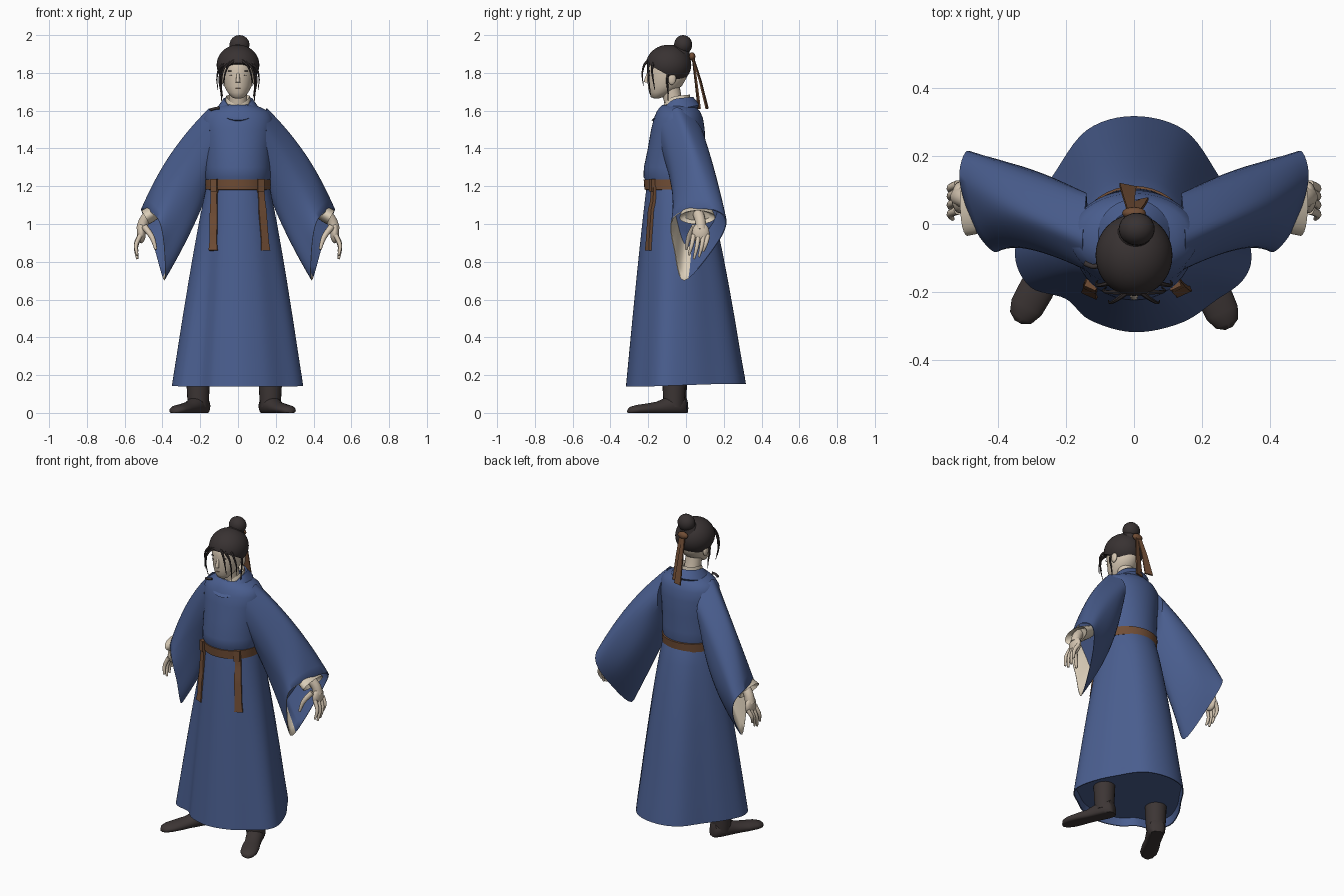
import bpy, bmesh, math
from mathutils import Vector, Matrix, Quaternion

if "Cube" in bpy.data.objects:
    bpy.data.objects.remove(bpy.data.objects["Cube"])

def mat(name, r, g, b):
    m = bpy.data.materials.new(name)
    m.diffuse_color = (r, g, b, 1)
    m.use_nodes = True
    m.node_tree.nodes["Principled BSDF"].inputs["Base Color"].default_value = m.diffuse_color
    return m

BLUE = mat("robe_blue", .068, .112, .275)
HAIR = mat("hair_dark", .040, .032, .032)
SKIN = mat("skin", .66, .56, .44)
CREAM = mat("lining_cream", .70, .61, .48)
BROWN = mat("leather_brown", .165, .075, .036)
BOOT = mat("boot_dark", .046, .036, .035)

def finish(name, bm, mats, angle=50):
    bmesh.ops.recalc_face_normals(bm, faces=bm.faces)
    me = bpy.data.meshes.new(name)
    bm.to_mesh(me)
    bm.free()
    for m in mats:
        me.materials.append(m)
    me.polygons.foreach_set("use_smooth", [True] * len(me.polygons))
    me.set_sharp_from_angle(angle=math.radians(angle))
    bpy.context.collection.objects.link(bpy.data.objects.new(name, me))

def loft(name, rings, mats, caps=(True, True), rule=None, angle=50):
    """Skin a list of closed rings; rule(ring, column) picks the material."""
    bm = bmesh.new()
    vs = [[bm.verts.new(p) for p in r] for r in rings]
    n = len(vs[0])
    for i in range(len(vs) - 1):
        for j in range(n):
            k = (j + 1) % n
            f = bm.faces.new((vs[i][j], vs[i][k], vs[i + 1][k], vs[i + 1][j]))
            f.material_index = int(rule(i, j)) if rule else 0
    for ring, cap in ((vs[0], caps[0]), (vs[-1], caps[1])):
        if cap:
            bm.faces.new(ring)
    finish(name, bm, mats, angle)

def ellipse(z, cy, rx, ry, n=40, slope=0, dip=0):
    a = [2 * math.pi * i / n for i in range(n)]
    return [Vector((rx * math.cos(t), cy + ry * math.sin(t),
                    z + slope * ry * math.sin(t) - dip * max(0, -math.sin(t)) ** 2)) for t in a]

def spline(pts, n, closed=True):
    """Catmull-Rom points through pts."""
    pts = [Vector(p) for p in pts]
    m, out = len(pts), []
    get = (lambda i: pts[i % m]) if closed else (lambda i: pts[max(0, min(m - 1, i))])
    for s in range(n):
        u = s * m / n if closed else s * (m - 1) / (n - 1)
        i = int(u)
        t = u - i
        a, b, c, d = get(i - 1), get(i), get(i + 1), get(i + 2)
        out.append(.5 * (2 * b + (c - a) * t + (2 * a - 5 * b + 4 * c - d) * t * t
                         + (3 * b - a - 3 * c + d) * t ** 3))
    return out

def tube(name, pts, radii, m, steps=8, n=10):
    path, rings, last, q = spline(pts, steps, False), [], Vector((0, 0, 1)), Quaternion()
    for i, p in enumerate(path):
        d = (path[min(i + 1, steps - 1)] - path[max(i - 1, 0)]).normalized()
        q = last.rotation_difference(d) @ q
        last = d
        u = i / (steps - 1) * (len(radii) - 1)
        k = min(int(u), len(radii) - 2)
        r = radii[k] + (radii[k + 1] - radii[k]) * (u - k)
        rings.append([p + q @ Vector((r * math.cos(2 * math.pi * j / n), r * math.sin(2 * math.pi * j / n), 0))
                      for j in range(n)])
    loft(name, rings, [m])

def ball(name, c, r, m, seg=24):
    bm = bmesh.new()
    bmesh.ops.create_uvsphere(bm, u_segments=seg, v_segments=seg // 2, radius=1,
                              matrix=Matrix.Translation(c) @ Matrix.Diagonal((*r, 1)))
    finish(name, bm, [m], 80)

def strap(name, pts, widths, side, thick, m):
    """Flat ribbon along pts, widened along the side direction."""
    side, rings = Vector(side).normalized(), []
    for i, p in enumerate(pts):
        p = Vector(p)
        d = Vector(pts[min(i + 1, len(pts) - 1)]) - Vector(pts[max(i - 1, 0)])
        nrm = d.cross(side).normalized() * thick / 2
        w = side * widths[i] / 2
        rings.append([p - w - nrm, p + w - nrm, p + w + nrm, p - w + nrm])
    loft(name, rings, [m], angle=30)

# ---- robe skirt: waist ellipse blended into a shaped hem, closed just above the hem ----
HEM = [(.345, -.09, 0), (.312, .03, 0), (.25, .14, 0), (.15, .275, 0), (0, .317, 0), (-.14, .275, 0),
       (-.24, .14, 0), (-.312, .03, 0), (-.35, -.09, 0), (-.305, -.185, 0), (-.2, -.22, 0),
       (-.13, -.282, 0), (0, -.318, 0), (.14, -.29, 0), (.24, -.225, 0), (.32, -.165, 0)]
N = 96
hem = spline(HEM, N)
waist = ellipse(0, -.055, .16, .15, N)

def skirt_ring(z, inset=0):
    t, ring = max(0, (1.22 - z) / 1.08), []
    for a, b in zip(waist, hem):
        back = min(1, max(0, (b.y + .2) / .4))
        p = a.lerp(b, t ** (.9 - .14 * back)) * (1 - inset)
        ring.append(Vector((p.x, p.y, z + (.014 * back if z < .2 else 0))))
    return ring

levels = [1.22, 1.17, 1.1, 1, .85, .7, .5, .3, .18, .14]
loft("robe_skirt", [skirt_ring(z) for z in levels] + [skirt_ring(z, .02) for z in (.14, .19)], [BLUE])

# ---- robe upper body ----
TORSO = [(1.18, -.055, .155, .148), (1.215, -.055, .163, .152), (1.25, -.06, .175, .165),
         (1.3, -.06, .175, .163), (1.4, -.05, .178, .152), (1.5, -.043, .188, .142), (1.56, -.04, .187, .13),
         (1.595, -.04, .165, .115), (1.615, -.042, .125, .1), (1.63, -.045, .09, .08), (1.635, -.045, .05, .05)]
loft("robe_body", [ellipse(*t) for t in TORSO], [BLUE])
loft("robe_collar", [ellipse(1.59, -.055, .108, .112, slope=.2, dip=.025), ellipse(1.605, -.055, .115, .128, slope=.2, dip=.03),
                     ellipse(1.63, -.052, .1, .112, slope=.15, dip=.045), ellipse(1.665, -.045, .076, .082, slope=.1, dip=.06),
                     ellipse(1.66, -.045, .066, .072, slope=.1, dip=.06)], [BLUE], (False, False))
loft("inner_collar", [ellipse(1.63, -.052, .072, .078, slope=.1, dip=.06), ellipse(1.678, -.05, .062, .07, slope=.1, dip=.04),
                      ellipse(1.65, -.05, .052, .06, slope=.1, dip=.04)], [CREAM], (False, False))
tube("collar_toggle", [(-.1, -.12, 1.615), (-.12, -.125, 1.612), (-.145, -.115, 1.605)], [.008, .007, .008], HAIR)

# ---- belt with two hanging tails ----
loft("belt", [ellipse(1.18, -.056, .160, .150), ellipse(1.182, -.056, .172, .164),
              ellipse(1.235, -.056, .174, .168), ellipse(1.237, -.056, .160, .150)],
     [BROWN], (False, False), angle=40)
for side, x0, x1 in (("left", -.125, -.13), ("right", .118, .145)):
    pts, tilt = [], (1, math.copysign(.45, x0), 0)
    for i in range(9):
        z, x = 1.205 - .345 * i / 8, x0 + (x1 - x0) * i / 8
        y = min((p for p in skirt_ring(z) if p.y < -.06), key=lambda p: abs(p.x - x)).y
        pts.append((x, min(y - .007, -.172), z))
    strap(side + "_belt_tail", pts, [.036] * 3 + [.042] * 5 + [.05], tilt, .016, BROWN)
    strap(side + "_belt_loop", [(x0, -.178, z) for z in (1.238, 1.172)], [.036, .036], tilt, .024, BROWN)

# ---- wide sleeves, cuffs and hands ----
SHOULDER = [(.15, -.03, 1.612), (.14, .085, 1.5), (.14, .065, 1.36), (.13, -.03, 1.25), (.14, -.12, 1.36),
            (.15, -.13, 1.5), (.15, -.09, 1.585)]
ELBOW = [(.36, .07, 1.355), (.325, .155, 1.27), (.28, .14, 1.1), (.24, .01, .98), (.27, -.06, 1.1),
         (.32, -.07, 1.23), (.36, 0, 1.335)]
OPENING = [(.513, .13, 1.08), (.49, .215, 1.02), (.445, .155, .88), (.39, -.01, .70), (.39, -.065, .87),
           (.415, -.08, 1.01), (.47, -.01, 1.07)]

def sleeve_ring(t, s, scale=1):
    a, b, c = (1 - t) * (1 - 2 * t), 4 * t * (1 - t), t * (2 * t - 1)
    pts = [a * Vector(p) + b * Vector(q) + c * Vector(r) for p, q, r in zip(SHOULDER, ELBOW, OPENING)]
    ring = spline(pts, 42)
    mid = sum(ring, Vector()) / len(ring)
    ring = [mid + (p - mid) * scale for p in ring]
    return [Vector((p.x * s, p.y, p.z)) for p in ring]

for side, s in (("right", 1), ("left", -1)):
    rings = [sleeve_ring(i / 12, s) for i in range(13)]
    rings += [sleeve_ring(1, s, .97), sleeve_ring(.95, s, .95), sleeve_ring(.72, s, .9)]
    # pale lining on the front half of the inside only
    loft(side + "_sleeve", rings, [BLUE, CREAM], rule=lambda i, j: i > 11 and 17 <= j <= 36)

    def P(x, y, z):
        return (x * s, y, z)
    cuff = []
    for x, z, ru, rv in ((.40, 1.09, .07, .035), (.465, 1.05, .09, .042), (.49, 1.035, .095, .042), (.47, 1.045, .07, .03)):
        a = [2 * math.pi * j / 24 for j in range(24)]
        cuff.append([P(x + .5 * rv * math.sin(t), .06 + ru * math.cos(t), z + .86 * rv * math.sin(t)) for t in a])
    loft(side + "_cuff", cuff, [CREAM])
    tube(side + "_wrist", [P(.45, .06, 1.07), P(.495, .075, 1.02), P(.51, .08, .97)], [.03, .028, .03], SKIN, n=14)
    ball(side + "_palm", P(.512, .078, .953), (.024, .046, .055), SKIN)
    for k, (y, drop) in enumerate(((.04, .105), (.067, .125), (.093, .115), (.116, .085))):
        tube(f"{side}_finger_{k + 1}", [P(.517, y, .94), P(.54, y - .01, .94 - drop * .5),
                                        P(.533, y - .025, .94 - drop)], [.013, .011, .006], SKIN)
    tube(side + "_thumb", [P(.495, .045, .985), P(.455, .015, .93), P(.435, 0, .865)], [.018, .014, .007], SKIN)

# ---- boots turned outward ----
FOOT = [(0, .025, .06), (.012, .045, .09), (.05, .052, .1), (.1, .05, .086), (.16, .047, .06), (.22, .052, .05),
        (.28, .05, .042), (.315, .036, .032), (.33, .012, .02)]
for side, heel, ang in (("right", (.145, -.005), -66), ("left", (-.18, .0), -119)):
    d = Vector((math.cos(math.radians(ang)), math.sin(math.radians(ang)), 0))
    w, h = Vector((-d.y, d.x, 0)), Vector((*heel, 0))
    a = [2 * math.pi * j / 24 for j in range(24)]
    loft(side + "_boot", [[h + d * u + w * hw * math.cos(t) + Vector((0, 0, max(0, ht * (.4 + .6 * math.sin(t)))))
                           for t in a] for u, hw, ht in FOOT], [BOOT])
    ank = h + d * .064
    tube(side + "_boot_shaft", [ank + Vector((0, 0, z)) for z in (.03, .12, .21)], [.054, .06, .064], BOOT, n=20)

# ---- neck, head and face ----
tube("neck", [(0, -.05, 1.58), (0, -.07, 1.66), (0, -.085, 1.74)], [.052, .048, .05], SKIN, n=20)
HEAD = [(1.665, -.157, .018, .015), (1.672, -.152, .033, .032), (1.695, -.135, .054, .06), (1.73, -.112, .073, .09),
        (1.775, -.1, .083, .104), (1.82, -.098, .087, .108), (1.86, -.095, .085, .102), (1.91, -.09, .06, .07)]
loft("head", [ellipse(*r) for r in HEAD], [SKIN], angle=80)
tube("nose", [(0, -.197, 1.805), (0, -.209, 1.77), (0, -.212, 1.75)], [.006, .010, .012], SKIN)
ball("mouth", (0, -.198, 1.718), (.014, .005, .0015), BROWN, 12)
for side, s in (("right", 1), ("left", -1)):
    ball(side + "_ear", (.087 * s, -.075, 1.77), (.012, .022, .034), SKIN, 16)
    ball(side + "_eye", (.036 * s, -.193, 1.787), (.013, .004, .0022), HAIR, 12)
    ball(side + "_brow", (.038 * s, -.194, 1.81), (.018, .004, .0022), HAIR, 12)

# ---- hair cap cut along a sloping hairline ----
bm = bmesh.new()
bmesh.ops.create_uvsphere(bm, u_segments=40, v_segments=24, radius=1,
                          matrix=Matrix.Translation((0, -.092, 1.842)) @ Matrix.Diagonal((.113, .12, .107, 1)))
bmesh.ops.bisect_plane(bm, geom=bm.verts[:] + bm.edges[:] + bm.faces[:], plane_co=(0, -.09, 1.785),
                       plane_no=(0, .55, 1), clear_inner=True)
bmesh.ops.holes_fill(bm, edges=[e for e in bm.edges if e.is_boundary])
finish("hair_cap", bm, [HAIR])
ball("hair_bun", (.008, -.015, 1.949), (.053, .048, .051), HAIR)
tube("bun_base", [(.003, -.035, 1.9), (.006, -.02, 1.94)], [.06, .04], HAIR, n=20)

# ---- loose strands framing the face ----
STRANDS = [[(.04, -.2, 1.86), (.078, -.2, 1.82), (.09, -.195, 1.74), (.08, -.185, 1.67)],
           [(.06, -.17, 1.87), (.1, -.18, 1.82), (.112, -.175, 1.77), (.106, -.165, 1.71)],
           [(.02, -.2, 1.865), (.05, -.222, 1.84), (.07, -.232, 1.79), (.075, -.225, 1.73)],
           [(.09, -.09, 1.82), (.098, -.1, 1.76), (.09, -.095, 1.70), (.087, -.095, 1.65)]]
for side, s in (("right", 1), ("left", -1)):
    for k, pts in enumerate(STRANDS):
        tube(f"{side}_strand_{k + 1}", [(x * s, y, z) for x, y, z in pts], [.008, .006, .004, .0015], HAIR, n=6)

# ---- hair ribbon ----
ball("ribbon_knot", (0, .032, 1.887), (.035, .018, .022), BROWN, 16)
for part, s, y1, y2 in (("near", 1, .052, .07), ("far", -1, .075, .112)):
    strap(f"ribbon_tail_{part}", [(.008 * s, .036, 1.885), (.015 * s, y1, 1.76), (.018 * s, y2, 1.61)],
          [.022, .034, .05], (1, .2 * s, 0), .008, BROWN)
